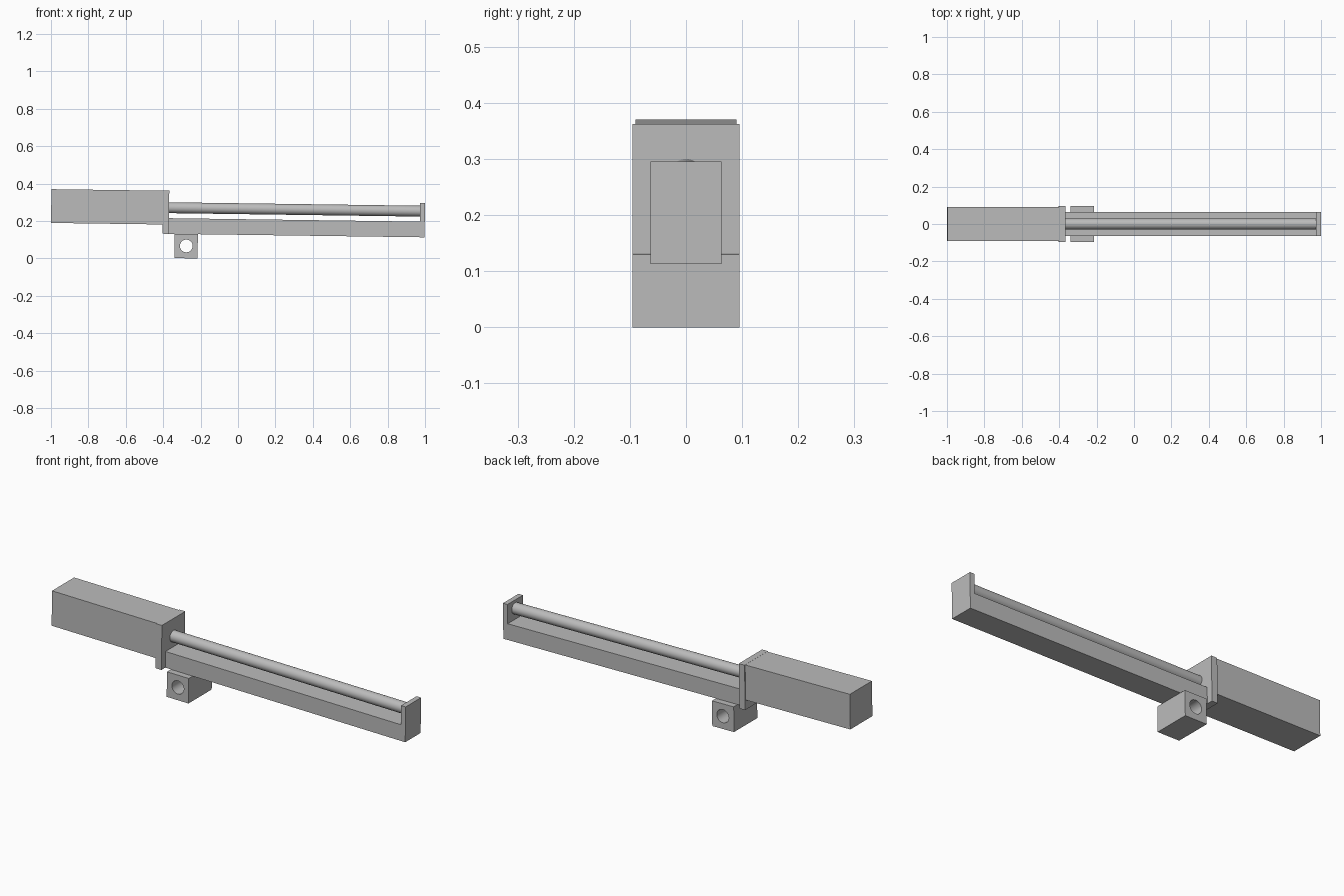
import bpy
import bmesh
from mathutils import Matrix

default = bpy.data.objects.get("Cube")
if default:
    bpy.data.objects.remove(default, do_unlink=True)

grey = bpy.data.materials.new("light_grey")
grey.use_nodes = True
COLOUR = (0.5, 0.5, 0.5, 1)
grey.diffuse_color = COLOUR
grey.node_tree.nodes["Principled BSDF"].inputs["Base Color"].default_value = COLOUR

# The whole assembly leans slightly down towards +x
LEAN = Matrix.Translation((-0.0033, 0, 0)) @ Matrix.Rotation(0.0137, 4, 'Y')


def add_object(name, bm):
    bmesh.ops.recalc_face_normals(bm, faces=bm.faces)
    bm.transform(LEAN)
    mesh = bpy.data.meshes.new(name)
    bm.to_mesh(mesh)
    bm.free()
    mesh.materials.append(grey)
    obj = bpy.data.objects.new(name, mesh)
    bpy.context.collection.objects.link(obj)
    return obj


def extrude_profile(name, points, half_width):
    """Extrude an x-z outline symmetrically along y."""
    bm = bmesh.new()
    face = bm.faces.new([bm.verts.new((x, -half_width, z)) for x, z in points])
    new = bmesh.ops.extrude_face_region(bm, geom=[face])["geom"]
    verts = [g for g in new if isinstance(g, bmesh.types.BMVert)]
    bmesh.ops.translate(bm, verts=verts, vec=(0, 2 * half_width, 0))
    return add_object(name, bm)


def box(name, x0, x1, half_width, z0, z1):
    return extrude_profile(name, [(x0, z0), (x1, z0), (x1, z1), (x0, z1)], half_width)


def cylinder(name, axis, centre, radius, length):
    bm = bmesh.new()
    place = Matrix.Translation(centre) @ Matrix.Rotation(1.570796, 4, axis)
    bmesh.ops.create_cone(bm, cap_ends=True, segments=48, radius1=radius,
                          radius2=radius, depth=length, matrix=place)
    return add_object(name, bm)


def smooth(obj):
    bpy.ops.object.select_all(action='DESELECT')
    obj.select_set(True)
    bpy.context.view_layer.objects.active = obj
    bpy.ops.object.shade_smooth_by_angle(angle=0.6)


# Motor housing and its mounting plate
box("motor_housing", -0.999, -0.402, 0.09, 0.176, 0.3565)
box("mounting_plate", -0.402, -0.369, 0.095, 0.1265, 0.357)

# Rail with an upright end stop, one L-shaped body
extrude_profile("rail", [(-0.369, 0.1265), (0.999, 0.1265), (0.999, 0.309),
                         (0.973, 0.309), (0.973, 0.21), (-0.369, 0.21)], 0.063)

# Round rod between mounting plate and end stop
rod = cylinder("rod", 'Y', (0.302, 0, 0.266), 0.029, 1.342)
smooth(rod)

# Pivot block with a cross hole
block = box("pivot_block", -0.337, -0.213, 0.095, -0.003, 0.1265)
cutter = cylinder("hole_cutter", 'X', (-0.274, 0, 0.063), 0.034, 0.4)
cutter.hide_render = True
cut = block.modifiers.new("hole", 'BOOLEAN')
cut.operation = 'DIFFERENCE'
cut.solver = 'EXACT'
cut.object = cutter
bpy.context.view_layer.objects.active = block
bpy.ops.object.modifier_apply(modifier=cut.name)
bpy.data.objects.remove(cutter, do_unlink=True)
smooth(block)
